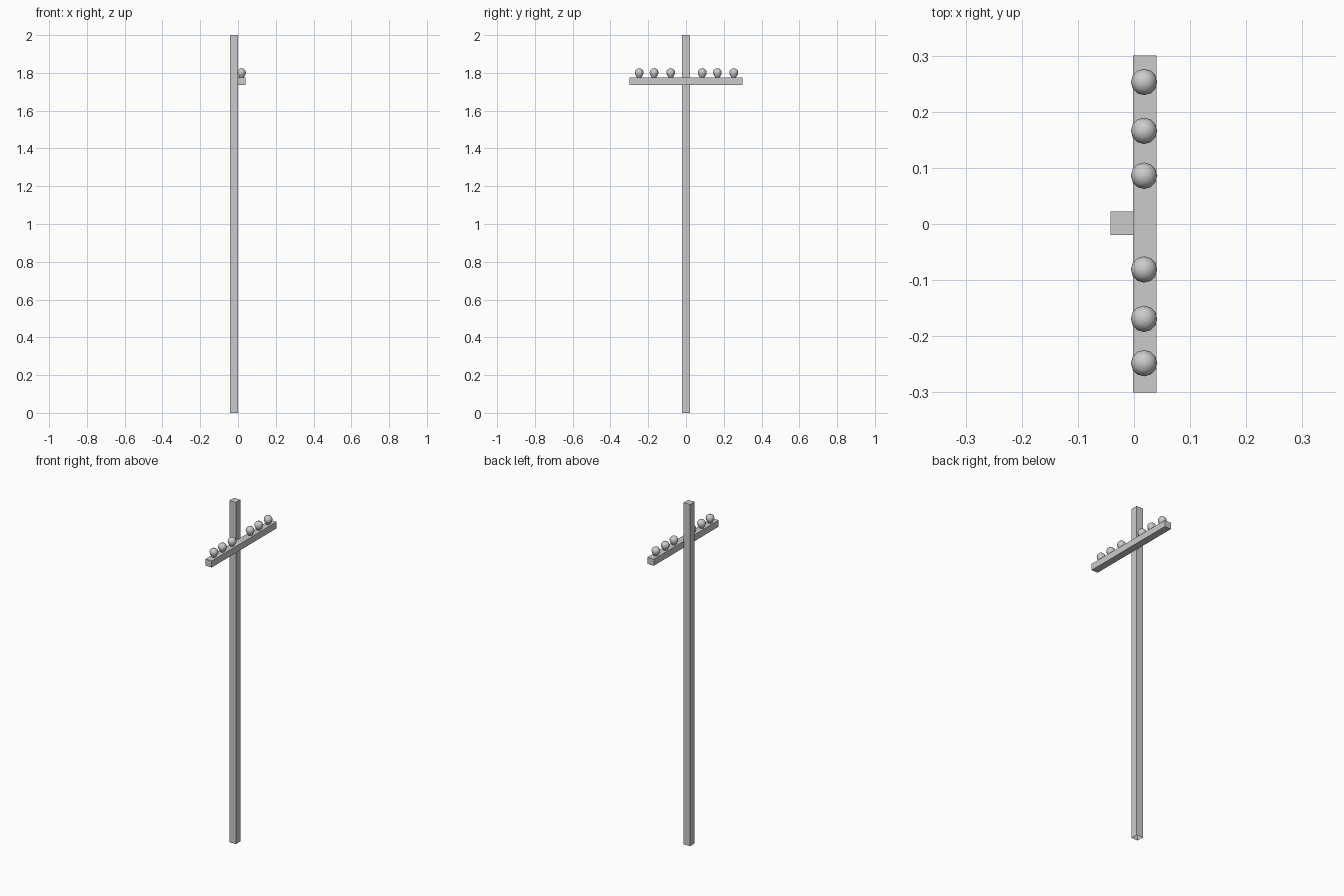
import bpy, bmesh, math

if "Cube" in bpy.data.objects:
    bpy.data.objects.remove(bpy.data.objects["Cube"])


def make_object(name, bm):
    mesh = bpy.data.meshes.new(name)
    bmesh.ops.recalc_face_normals(bm, faces=bm.faces)
    bm.to_mesh(mesh)
    bm.free()
    ob = bpy.data.objects.new(name, mesh)
    bpy.context.collection.objects.link(ob)
    return ob


def box(name, lo, hi, open_bottom=False):
    bm = bmesh.new()
    bmesh.ops.create_cube(bm, size=1)
    for v in bm.verts:
        v.co = [lo[i] if v.co[i] < 0 else hi[i] for i in range(3)]
    if open_bottom:
        bm.normal_update()
        down = [f for f in bm.faces if f.normal.z < -0.9]
        bmesh.ops.delete(bm, geom=down, context='FACES_ONLY')
    return make_object(name, bm)


def insulator(name, x, y, z, sides=12):
    # rounded knob tapering to a narrow foot
    profile = [(0.011, 0.0), (0.014, 0.006), (0.021, 0.017), (0.0235, 0.028),
               (0.021, 0.039), (0.013, 0.047)]
    bm = bmesh.new()
    rings = []
    for r, h in profile:
        rings.append([bm.verts.new((x + r * math.cos(2 * math.pi * i / sides),
                                    y + r * math.sin(2 * math.pi * i / sides),
                                    z + h)) for i in range(sides)])
    top = bm.verts.new((x, y, z + 0.051))
    for a, b in zip(rings, rings[1:]):
        for i in range(sides):
            j = (i + 1) % sides
            bm.faces.new((a[i], a[j], b[j], b[i]))
    for i in range(sides):
        bm.faces.new((rings[-1][i], rings[-1][(i + 1) % sides], top))
    for f in bm.faces:
        f.smooth = True
    return make_object(name, bm)


# Upright pole, open underneath, and the arm on its side
box("pole", (-0.042, -0.02, 0), (0.0, 0.022, 2), open_bottom=True)
box("crossarm", (-0.002, -0.3, 1.737), (0.04, 0.3, 1.775))

# Two groups of three insulators
for n, y in enumerate((-0.248, -0.169, -0.081, 0.086, 0.166, 0.253)):
    insulator(f"insulator_{n + 1}", 0.018, y, 1.774)
